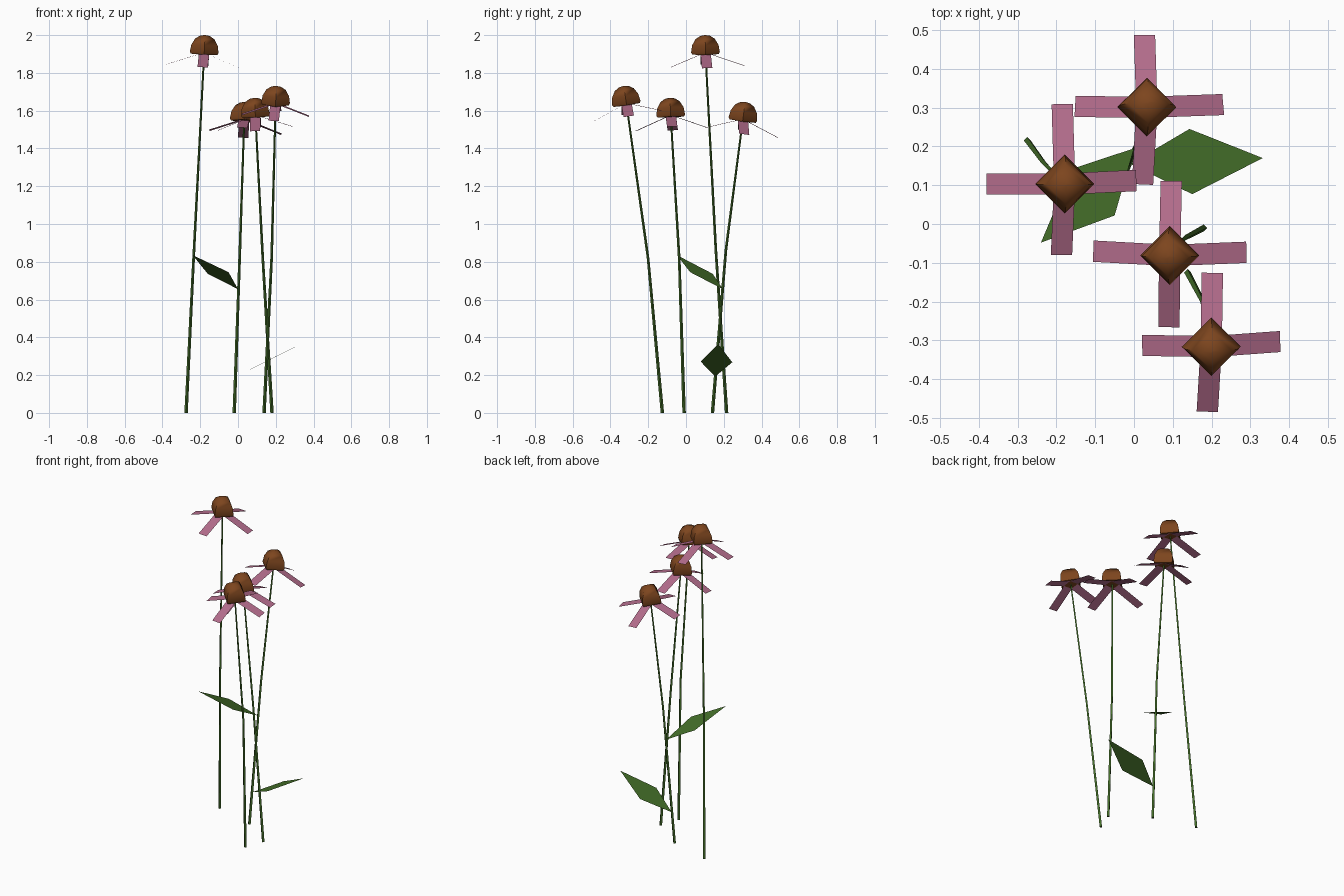
import bpy, bmesh, math
from mathutils import Vector as V

if "Cube" in bpy.data.objects:
    bpy.data.objects.remove(bpy.data.objects["Cube"])


def material(name, rgb):
    m = bpy.data.materials.new(name)
    m.diffuse_color = (*rgb, 1)
    m.use_nodes = True
    m.node_tree.nodes["Principled BSDF"].inputs["Base Color"].default_value = m.diffuse_color
    return m


GREEN = material("leaf green", (0.057, 0.155, 0.022))
PINK = material("petal pink", (0.45, 0.15, 0.26))
BROWN = material("cone brown", (0.205, 0.06, 0.013))


def make(name, verts, faces, mat, smooth=False):
    me = bpy.data.meshes.new(name)
    me.from_pydata(verts, [], faces)
    me.materials.append(mat)
    bm = bmesh.new()
    bm.from_mesh(me)
    bmesh.ops.recalc_face_normals(bm, faces=bm.faces)
    bm.to_mesh(me)
    bm.free()
    ob = bpy.data.objects.new(name, me)
    bpy.context.collection.objects.link(ob)
    if smooth:
        bpy.context.view_layer.objects.active = ob
        ob.select_set(True)
        bpy.ops.object.shade_smooth_by_angle(angle=math.radians(60))
        ob.select_set(False)
    return ob


def loft(name, rings, mat, smooth):
    """Skin equal-length rings and cap both ends."""
    n = len(rings[0])
    verts = [p for r in rings for p in r]
    faces = [(k * n + i, k * n + (i + 1) % n, (k + 1) * n + (i + 1) % n, (k + 1) * n + i)
             for k in range(len(rings) - 1) for i in range(n)]
    faces += [tuple(range(n)), tuple(range(len(verts) - n, len(verts)))]
    return make(name, verts, faces, mat, smooth)


def ring(c, u, v, r, n=4):
    return [c + (u * math.cos(math.tau * i / n) + v * math.sin(math.tau * i / n)) * r
            for i in range(n)]


def flower(base, mid, head, tips):
    base, mid, head = V(base), V(mid), V(head)
    tips = [V(t) for t in tips]              # order: +x, -x, +y, -y
    axis = (tips[0] - tips[1]).cross(tips[2] - tips[3]).normalized()
    u = (V((1, 0, 0)) - axis * axis.x).normalized()
    v = axis.cross(u)
    # thin bent stem
    X, Y = V((1, 0, 0)), V((0, 1, 0))
    loft("stem", [ring(base, X, Y, .009), ring(mid, X, Y, .007),
                  ring(head, X, Y, .005)], GREEN, False)
    # four drooping strap petals
    for t in tips:
        side = axis.cross(t - head).normalized() * .0275
        make("petal", [head - side, t - side, t + side, head + side],
             [(0, 1, 2, 3)], PINK)
    # four-sided domed cone
    profile = [(.070, -.010), (.076, .001), (.070, .039), (.051, .072), (.026, .088), (.004, .092)]
    loft("seed_cone", [ring(head + axis * h, u, v, r) for r, h in profile], BROWN, True)


flower((-.275, .215, 0), (-.233, .158, .86), (-.179, .103, 1.908),
       [(.006, .112, 1.825), (-.38, .103, 1.845), (-.185, .309, 1.838), (-.187, -.08, 1.830)])
flower((-.02, .14, 0), (.01, .211, .86), (.033, .301, 1.555),
       [(.23, .308, 1.475), (-.152, .303, 1.496), (.027, .487, 1.457), (.022, .102, 1.510)])
flower((.18, -.01, 0), (.131, -.036, .82), (.092, -.081, 1.576),
       [(.29, -.073, 1.516), (-.105, -.070, 1.496), (.096, .111, 1.511), (.09, -.266, 1.492)])
flower((.138, -.125, 0), (.178, -.201, .82), (.199, -.316, 1.640),
       [(.377, -.303, 1.57), (.021, -.313, 1.58), (.202, -.126, 1.600), (.189, -.484, 1.546)])

# pointed diamond leaves: base, side, tip, side
for pts in ([(-.01, .155, .193), (.15, .077, .272), (.332, .17, .365), (.143, .245, .268)],
            [(0, .195, .655), (-.05, .022, .745), (-.24, -.048, .835), (-.16, .142, .736)]):
    make("leaf", pts, [(0, 1, 2, 3)], GREEN)
